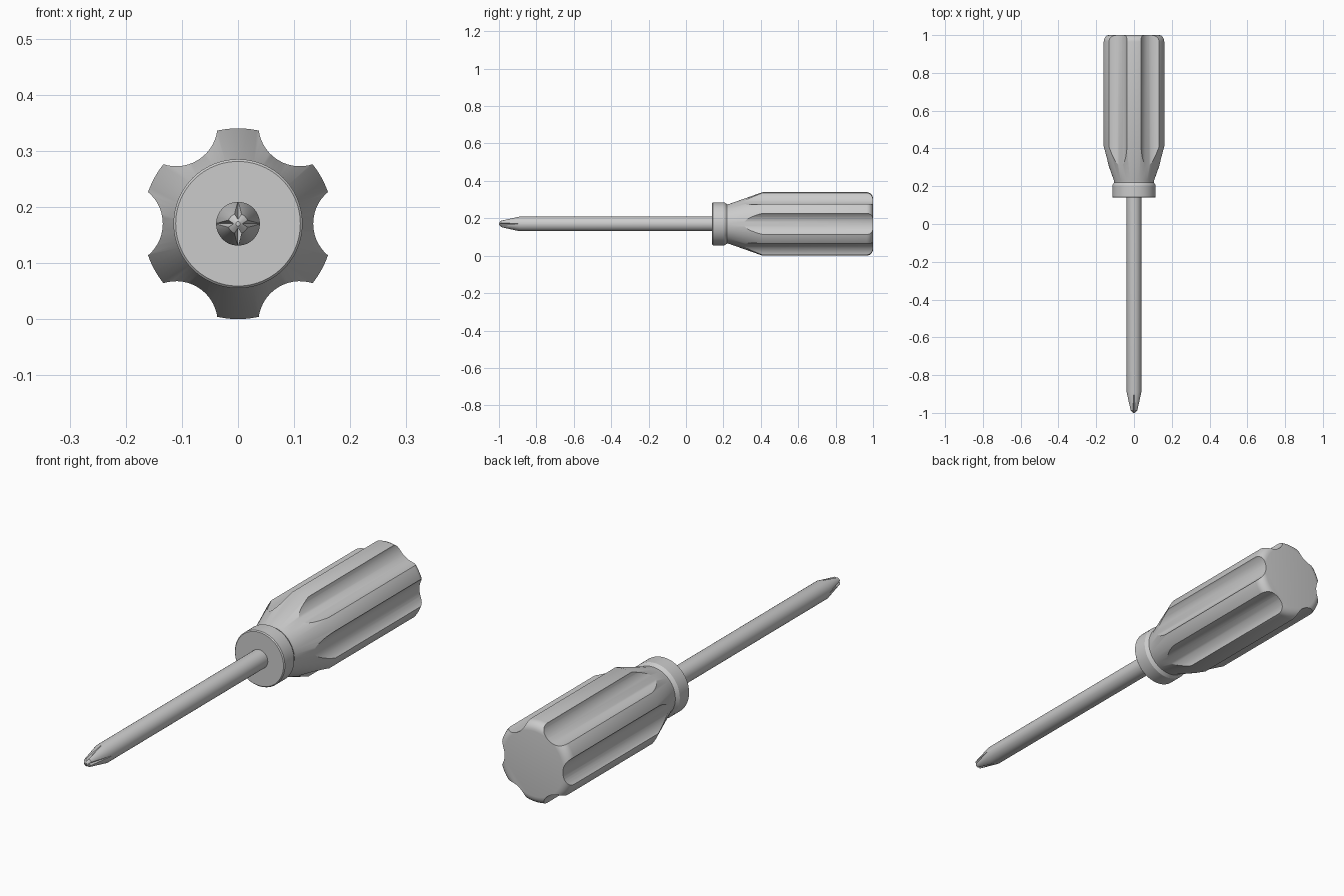
import bpy, bmesh
from math import cos, sin, pi, radians

if "Cube" in bpy.data.objects:
    bpy.data.objects.remove(bpy.data.objects["Cube"])

ZC = 0.17  # height of the long axis


def point(r, t, y, a):
    """Radial r / tangential t offset at angle a around the long axis."""
    return (r * cos(a) - t * sin(a), y, ZC + r * sin(a) + t * cos(a))


def finish(name, bm):
    bmesh.ops.recalc_face_normals(bm, faces=bm.faces)
    me = bpy.data.meshes.new(name)
    bm.to_mesh(me)
    bm.free()
    ob = bpy.data.objects.new(name, me)
    bpy.context.collection.objects.link(ob)
    return ob


def loft(bm, sections):
    """Skin closed sections and cap both ends."""
    rings = [[bm.verts.new(p) for p in s] for s in sections]
    n = len(rings[0])
    for a, b in zip(rings, rings[1:]):
        for i in range(n):
            j = (i + 1) % n
            bm.faces.new((a[i], a[j], b[j], b[i]))
    bm.faces.new(rings[0])
    bm.faces.new(rings[-1])


def lathe(name, profile, n):
    bm = bmesh.new()
    loft(bm, [[point(r, 0, y, 2 * pi * i / n) for i in range(n)] for y, r in profile])
    return finish(name, bm)


def carve(ob, cutter):
    cutter.hide_render = True
    mod = ob.modifiers.new("carve", 'BOOLEAN')
    mod.operation = 'DIFFERENCE'
    mod.solver = 'EXACT'
    mod.object = cutter
    bpy.ops.object.select_all(action='DESELECT')
    bpy.context.view_layer.objects.active = ob
    ob.select_set(True)
    bpy.ops.object.modifier_apply(modifier=mod.name)
    bpy.data.objects.remove(cutter)
    bpy.ops.object.shade_smooth_by_angle(angle=radians(25))


# Handle with collar, tapered neck and rounded butt
profile = [(0.14, 0.111), (0.144, 0.115), (0.205, 0.115), (0.22, 0.105), (0.232, 0.107), (0.41, 0.17)]
profile += [(0.965 + 0.035 * sin(k * pi / 12), 0.135 + 0.035 * cos(k * pi / 12)) for k in range(7)]
handle = lathe("handle", profile, 96)

# Six grip flutes
bm = bmesh.new()
for deg in (0, 58, 122, 180, 238, 302):
    a = radians(deg)
    loft(bm, [[point(0.208 + 0.074 * cos(2 * pi * i / 48), 0.074 * sin(2 * pi * i / 48), y, a)
               for i in range(48)] for y in (0.235, 1.1)])
carve(handle, finish("flute_cutter", bm))

# Shaft with tapered point
shaft = lathe("shaft", [(-1.0, 0.004), (-0.988, 0.018), (-0.89, 0.039), (0.16, 0.039)], 48)

# Four V grooves forming the cross tip
bm = bmesh.new()
for k in range(4):
    a = k * pi / 2
    sections = []
    for y in (-1.02, -0.86):
        b = 0.004 + (y + 1.0) * 0.31
        sections.append([point(b, 0, y, a), point(b + 0.06, 0.054, y, a), point(b + 0.06, -0.054, y, a)])
    # keep the groove floor off the axis beyond the tip
    sections[0][0] = point(0.001, 0, -1.02, a)
    loft(bm, sections)
carve(shaft, finish("tip_cutter", bm))
